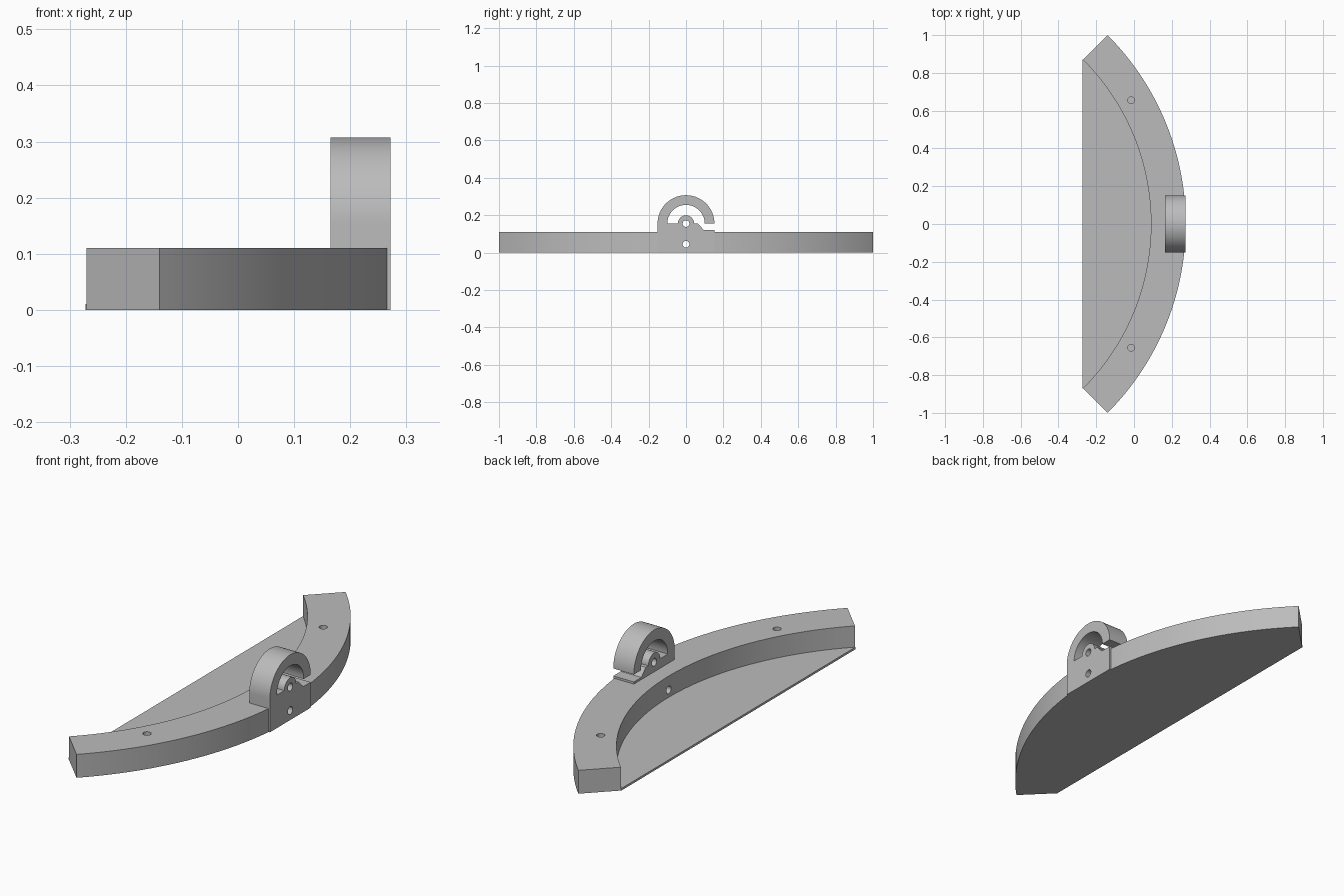
import bpy
import bmesh
from math import sin, cos, pi, radians
from mathutils import Vector

cube = bpy.data.objects.get("Cube")
if cube:
    bpy.data.objects.remove(cube, do_unlink=True)

CENTRE_X = -1.14          # centre of the curved rim
R_OUT, R_IN = 1.414, 1.23
RIM_H, FLOOR_H = 0.11, 0.01
FACE_X = 0.272            # flat outer face of the bracket
PIN_Z = 0.155             # axis of the hook
HOLE_R = 0.018

grey = bpy.data.materials.new("plain_grey")
grey.use_nodes = True
colour = (0.5, 0.5, 0.5, 1)
grey.diffuse_color = colour
grey.node_tree.nodes["Principled BSDF"].inputs["Base Color"].default_value = colour


def arc(cx, cy, r, start, end, n):
    """Points on a circular arc, angles in degrees."""
    angles = [radians(start + (end - start) * i / n) for i in range(n + 1)]
    return [(cx + r * cos(a), cy + r * sin(a)) for a in angles]


def prism(name, profile, low, high, along_x=False):
    """Extrude a closed profile along z, or a y-z profile along x."""
    bm = bmesh.new()
    place = (lambda u, v: (low, u, v)) if along_x else (lambda u, v: (u, v, low))
    face = bm.faces.new([bm.verts.new(place(u, v)) for u, v in profile])
    out = bmesh.ops.extrude_face_region(bm, geom=[face])
    step = Vector((high - low, 0, 0)) if along_x else Vector((0, 0, high - low))
    bmesh.ops.translate(bm, vec=step, verts=[g for g in out["geom"] if isinstance(g, bmesh.types.BMVert)])
    bmesh.ops.recalc_face_normals(bm, faces=bm.faces)
    mesh = bpy.data.meshes.new(name)
    bm.to_mesh(mesh)
    bm.free()
    mesh.materials.append(grey)
    obj = bpy.data.objects.new(name, mesh)
    bpy.context.collection.objects.link(obj)
    return obj


def activate(obj):
    bpy.ops.object.select_all(action="DESELECT")
    obj.select_set(True)
    bpy.context.view_layer.objects.active = obj


def drill(obj, u, v, low, high, along_x=False):
    """Cut a round hole and discard the cutter."""
    circle = arc(u, v, HOLE_R, 0, 360, 32)[:-1]
    cutter = prism("hole_cutter", circle, low, high, along_x)
    cutter.hide_render = True
    mod = obj.modifiers.new("hole", "BOOLEAN")
    mod.operation = "DIFFERENCE"
    mod.solver = "EXACT"
    mod.object = cutter
    activate(obj)
    bpy.ops.object.modifier_apply(modifier=mod.name)
    bpy.data.objects.remove(cutter, do_unlink=True)


# Curved rim, trimmed behind the bracket face
outer = [(min(x, FACE_X - 0.001), y) for x, y in arc(CENTRE_X, 0, R_OUT, -45, 45, 96)]
rim = prism("curved_rim", outer + arc(CENTRE_X, 0, R_IN, 45, -45, 96), 0, RIM_H)
for side in (-1, 1):
    drill(rim, -0.015, side * 0.655, FLOOR_H, RIM_H + 0.05)
drill(rim, 0, 0.045, 0, 0.4, along_x=True)

# Thin floor inside the rim
inner = arc(CENTRE_X, 0, R_IN, -45, 45, 96)
end_y = inner[-1][1]
floor = prism("thin_floor", inner + [(-FACE_X, end_y), (-FACE_X, -end_y)], 0, FLOOR_H)

# Hook bracket with a round hub, a slot and an open arch
W = 0.152
profile = [(-W, 0), (W, 0), (W, 0.12), (0.096, 0.12), (0.064, PIN_Z)]
profile += arc(0, PIN_Z, 0.044, 0, 180, 24)
profile += arc(0, PIN_Z, 0.1, 180, 0, 40)
profile += arc(0, PIN_Z, W, 0, 180, 48)
bracket = prism("hook_bracket", profile, 0.165, FACE_X, along_x=True)
for z in (0.045, PIN_Z):
    drill(bracket, 0, z, 0, 0.4, along_x=True)

# Smooth the curved walls and keep the corners crisp
for part in (rim, floor, bracket):
    activate(part)
    bpy.ops.object.shade_smooth_by_angle(angle=radians(30))
